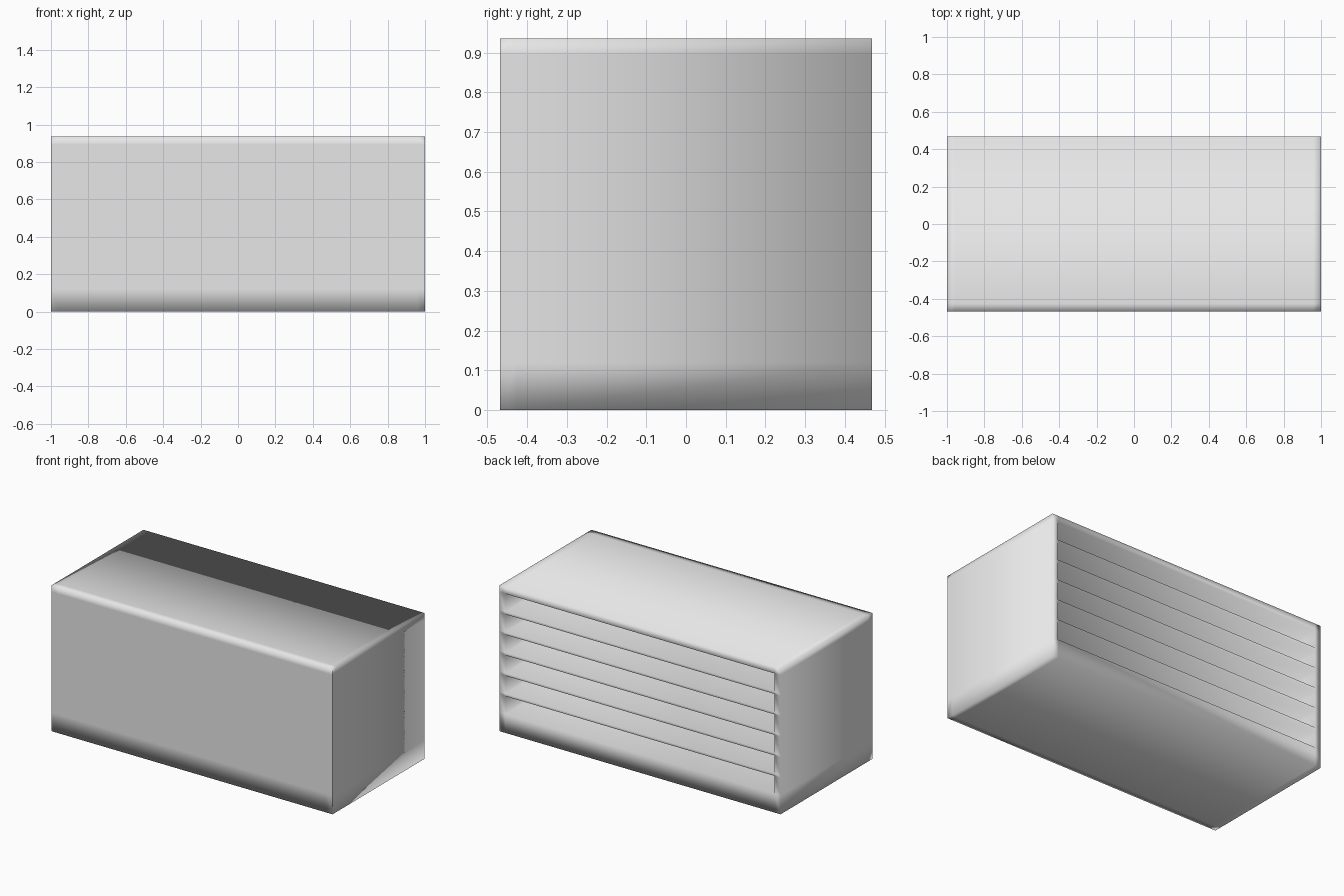
import bpy, bmesh
from itertools import product

cube = bpy.data.objects.get("Cube")
if cube:
    bpy.data.objects.remove(cube, do_unlink=True)

# Main sizes
HALF_DEPTH, HEIGHT = 0.468, 0.936
WALL, BASE = 0.042, 0.12
SLOTS, SHELF = 6, 0.016

mat = bpy.data.materials.new("light grey")
mat.use_nodes = True
grey = (0.8, 0.8, 0.8, 1)
mat.diffuse_color = grey
mat.node_tree.nodes["Principled BSDF"].inputs["Base Color"].default_value = grey

# Grid lines: walls in x and y, then base, slots, shelves and roof in z
xs = [-1, -1 + WALL, 1 - WALL, 1]
ys = [-HALF_DEPTH, -HALF_DEPTH + WALL, HALF_DEPTH]
slot = (HEIGHT - WALL - BASE - SHELF * (SLOTS - 1)) / SLOTS
zs = [0, BASE]
for i in range(SLOTS):
    zs.append(zs[-1] + slot)
    if i < SLOTS - 1:
        zs.append(zs[-1] + SHELF)
zs.append(HEIGHT)
lines = (xs, ys, zs)
counts = [len(l) - 1 for l in lines]


def solid(cell):
    """A grid cell is filled unless it lies in an open slot."""
    if any(c < 0 or c >= n for c, n in zip(cell, counts)):
        return False
    x, y, z = cell
    return not (x == 1 and y == 1 and z % 2 == 1)


# One connected skin around all filled cells
bm = bmesh.new()
verts = {}


def vert(key):
    if key not in verts:
        verts[key] = bm.verts.new([lines[a][key[a]] for a in range(3)])
    return verts[key]


for cell in product(*(range(n) for n in counts)):
    if not solid(cell):
        continue
    for axis, side in product(range(3), (0, 1)):
        near = list(cell)
        near[axis] += 2 * side - 1
        if solid(near):
            continue
        u, v = (axis + 1) % 3, (axis + 2) % 3
        corners = []
        for du, dv in ((0, 0), (1, 0), (1, 1), (0, 1)):
            key = list(cell)
            key[axis] += side
            key[u] += du
            key[v] += dv
            corners.append(vert(tuple(key)))
        face = bm.faces.new(corners if side else corners[::-1])
        face.smooth = True

# Crisp upright edges at the front
for e in bm.edges:
    a, b = (v.co for v in e.verts)
    if all(abs(p.x) > 0.99 and p.y < -HALF_DEPTH + 0.001 for p in (a, b)):
        e.smooth = False

mesh = bpy.data.meshes.new("shelf_cabinet")
bm.to_mesh(mesh)
bm.free()
mesh.materials.append(mat)
cabinet = bpy.data.objects.new("shelf_cabinet", mesh)
bpy.context.collection.objects.link(cabinet)
